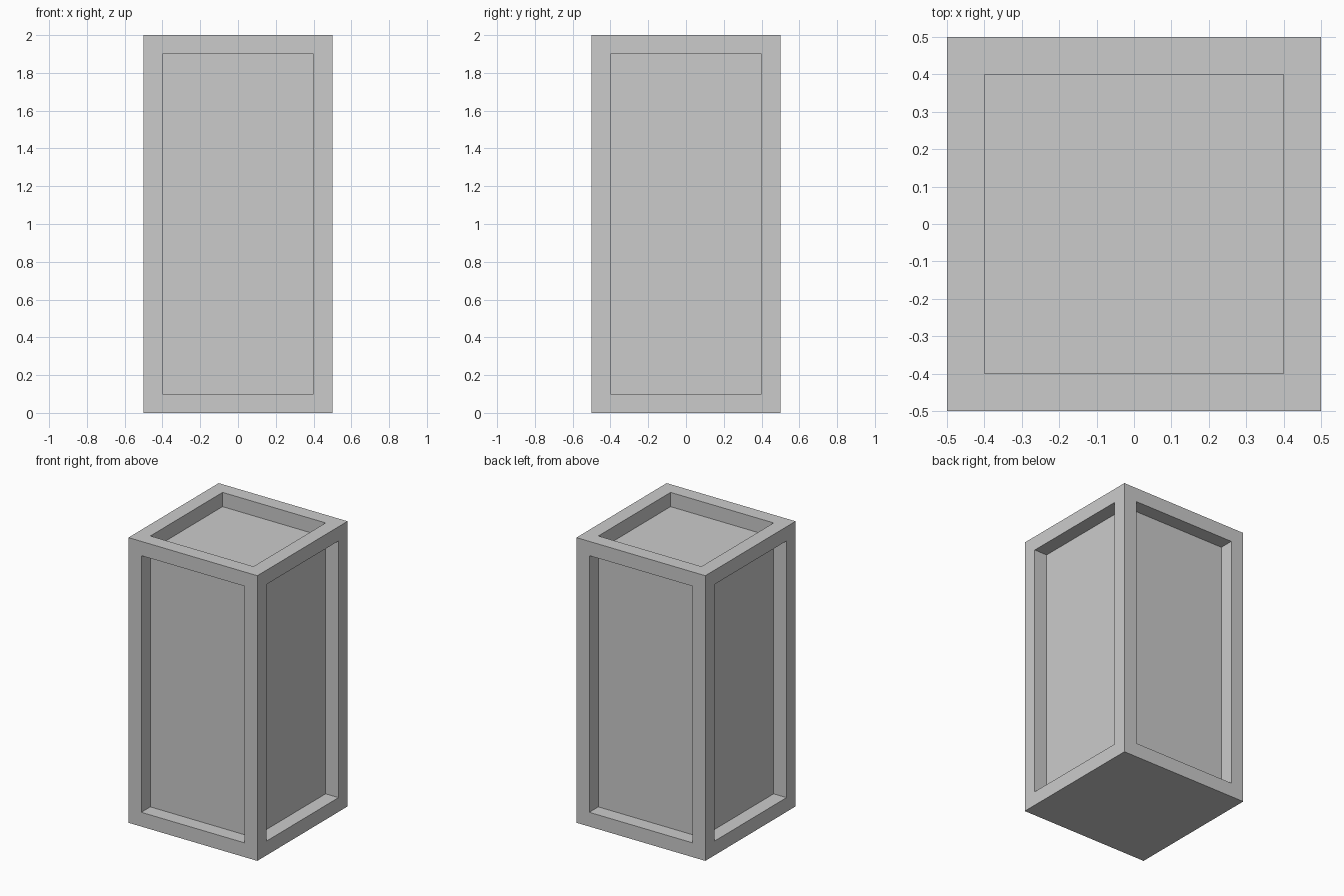
import bpy, bmesh
from mathutils import Matrix

if "Cube" in bpy.data.objects:
    bpy.data.objects.remove(bpy.data.objects["Cube"])

BORDER, DEPTH = 0.1, 0.1

# Tall block standing on the ground
bm = bmesh.new()
bmesh.ops.create_cube(bm, size=1, matrix=Matrix.Translation((0, 0, 1)) @ Matrix.Diagonal((1, 1, 2, 1)))
bm.normal_update()

# Framed panels on the four sides and the top; the bottom stays flat
panels = [f for f in bm.faces if f.normal.z > -0.5]
bmesh.ops.inset_individual(bm, faces=panels, thickness=BORDER, use_even_offset=True)
bm.normal_update()
inward = [(f, -DEPTH * f.normal) for f in panels]
for face, offset in inward:
    new = bmesh.ops.extrude_discrete_faces(bm, faces=[face])["faces"][0]
    bmesh.ops.translate(bm, verts=new.verts, vec=offset)
bm.normal_update()

mesh = bpy.data.meshes.new("panelled_block")
bm.to_mesh(mesh)
bm.free()
bpy.context.collection.objects.link(bpy.data.objects.new("panelled_block", mesh))
